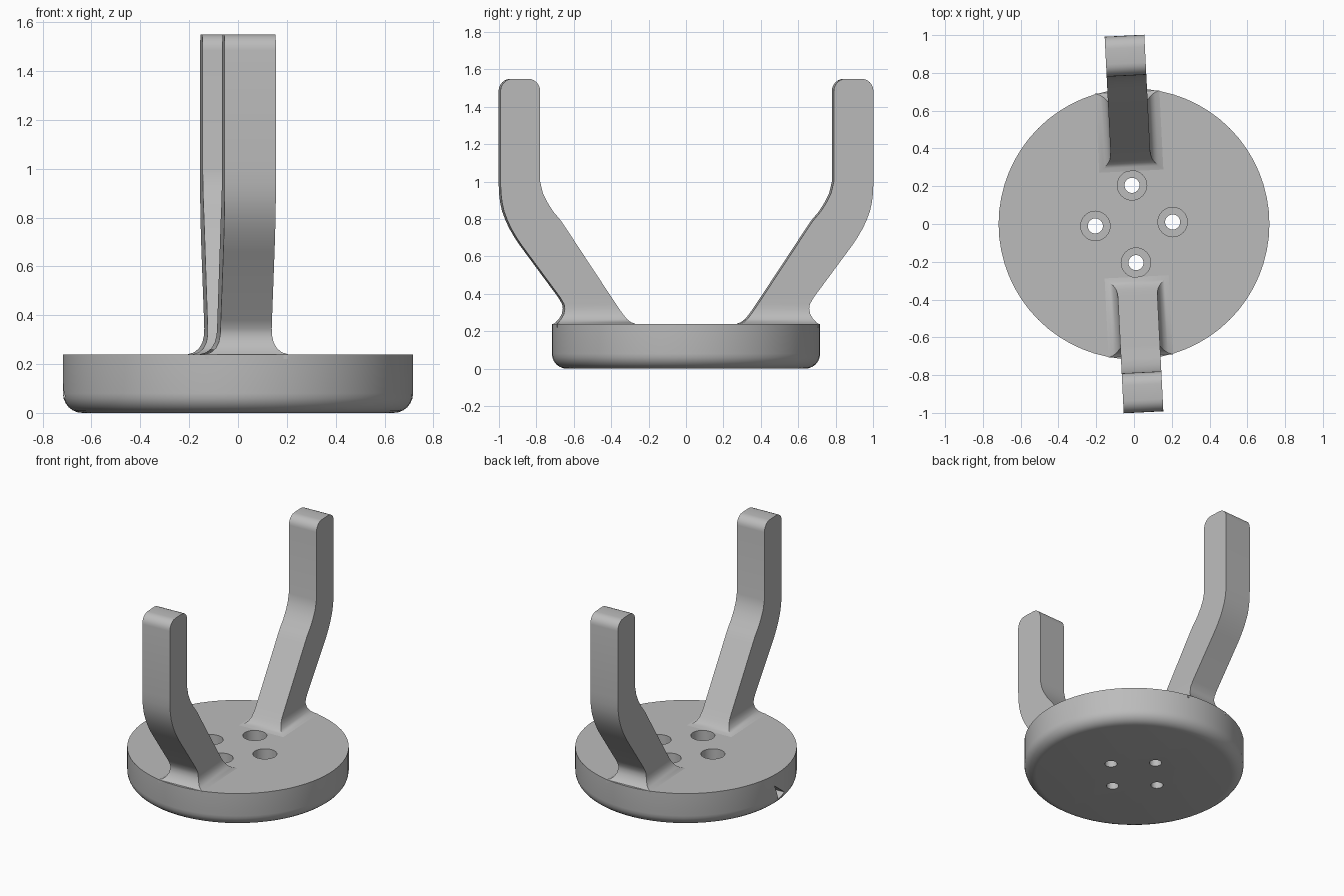
import bpy, bmesh
from math import pi, sin, cos, radians
from mathutils import Matrix

if "Cube" in bpy.data.objects:
    bpy.data.objects.remove(bpy.data.objects["Cube"])

TWIST = radians(2.9)
TOP = 0.24
RADIUS = 0.717

grey = bpy.data.materials.new("plain_grey")
grey.use_nodes = True
colour = (0.5, 0.5, 0.5, 1)
grey.diffuse_color = colour
grey.node_tree.nodes["Principled BSDF"].inputs["Base Color"].default_value = colour


def loft(name, rings):
    """Skin a stack of closed rings and cap both ends."""
    bm = bmesh.new()
    loops = [[bm.verts.new(p) for p in ring] for ring in rings]
    n = len(loops[0])
    for a, b in zip(loops, loops[1:]):
        for i in range(n):
            j = (i + 1) % n
            bm.faces.new((a[i], a[j], b[j], b[i]))
    bm.faces.new(loops[0][::-1])
    bm.faces.new(loops[-1])
    bmesh.ops.recalc_face_normals(bm, faces=bm.faces)
    mesh = bpy.data.meshes.new(name)
    bm.to_mesh(mesh)
    bm.free()
    mesh.materials.append(grey)
    ob = bpy.data.objects.new(name, mesh)
    bpy.context.collection.objects.link(ob)
    return ob


def circle(r, z, n=64):
    return [(r * cos(2 * pi * i / n), r * sin(2 * pi * i / n), z) for i in range(n)]


def smooth(ob, angle=30):
    bpy.ops.object.select_all(action='DESELECT')
    ob.select_set(True)
    bpy.context.view_layer.objects.active = ob
    bpy.ops.object.shade_smooth_by_angle(angle=radians(angle))


# Round base with a rolled lower edge
ROLL = 0.08
profile = [(RADIUS - ROLL + ROLL * sin(t * pi / 12), ROLL - ROLL * cos(t * pi / 12))
           for t in range(7)]
base = loft("base_disc", [circle(r, z) for r, z in profile + [(RADIUS, TOP)]])

# Cutters: four counterbored screw holes and one pocket in the rim
cutters = []
for k in range(4):
    a = TWIST + k * pi / 2
    hole = loft("hole_cutter", [circle(0.04, -0.1, 32), circle(0.04, 0.12, 32),
                                circle(0.078, 0.12, 32), circle(0.078, 0.4, 32)])
    hole.data.transform(Matrix.Translation((0.205 * cos(a), 0.205 * sin(a), 0)))
    cutters.append(hole)
pocket = loft("pocket_cutter", [[(x, 0.06, 0.07), (x, -0.06, 0.16), (x, -0.01, 0.04)]
                                for x in (0.62, 0.8)])
pocket.data.transform(Matrix.Rotation(pi + TWIST, 4, 'Z'))
cutters.append(pocket)

for c in cutters:
    c.hide_render = True
    mod = base.modifiers.new("cut", 'BOOLEAN')
    mod.operation = 'DIFFERENCE'
    mod.solver = 'EXACT'
    mod.object = c
bpy.context.view_layer.update()
cut_mesh = bpy.data.meshes.new_from_object(
    base.evaluated_get(bpy.context.evaluated_depsgraph_get()))
base.modifiers.clear()
base.data = cut_mesh
for c in cutters:
    bpy.data.objects.remove(c)
smooth(base)

# Arm sections: height, inner y, outer y, half width
sections = [
    (0.22, 0.28, 0.70, 0.17),
    (TOP, 0.28, 0.70, 0.17),
    (0.248, 0.302, 0.69, 0.145),
    (0.265, 0.322, 0.675, 0.125),
    (0.29, 0.342, 0.66, 0.112),
    (0.32, 0.363, 0.654, 0.106),
    (0.345, 0.38, 0.658, 0.105),
    (0.38, 0.403, 0.678, 0.105),
    (0.66, 0.588, 0.885, 0.105),
    (0.70, 0.614, 0.912, 0.105),
    (0.75, 0.647, 0.941, 0.105),
    (0.79, 0.674, 0.96, 0.105),
    (0.84, 0.716, 0.979, 0.105),
    (0.89, 0.748, 0.99, 0.105),
    (0.94, 0.772, 0.996, 0.105),
    (1.0, 0.786, 0.998, 0.105),
]
# Rounded tip
TIP = 0.065
for t in range(7):
    inset = TIP * (1 - cos(t * pi / 12))
    sections.append((1.55 - TIP + TIP * sin(t * pi / 12), 0.786 + inset, 0.998 - inset, 0.105))

rings = [[(-w, y0, z), (w, y0, z), (w, y1, z), (-w, y1, z)] for z, y0, y1, w in sections]
for name, turn in (("back_arm", 0), ("front_arm", pi)):
    arm = loft(name, rings)
    arm.data.transform(Matrix.Rotation(turn + TWIST, 4, 'Z'))
    smooth(arm, 35)
